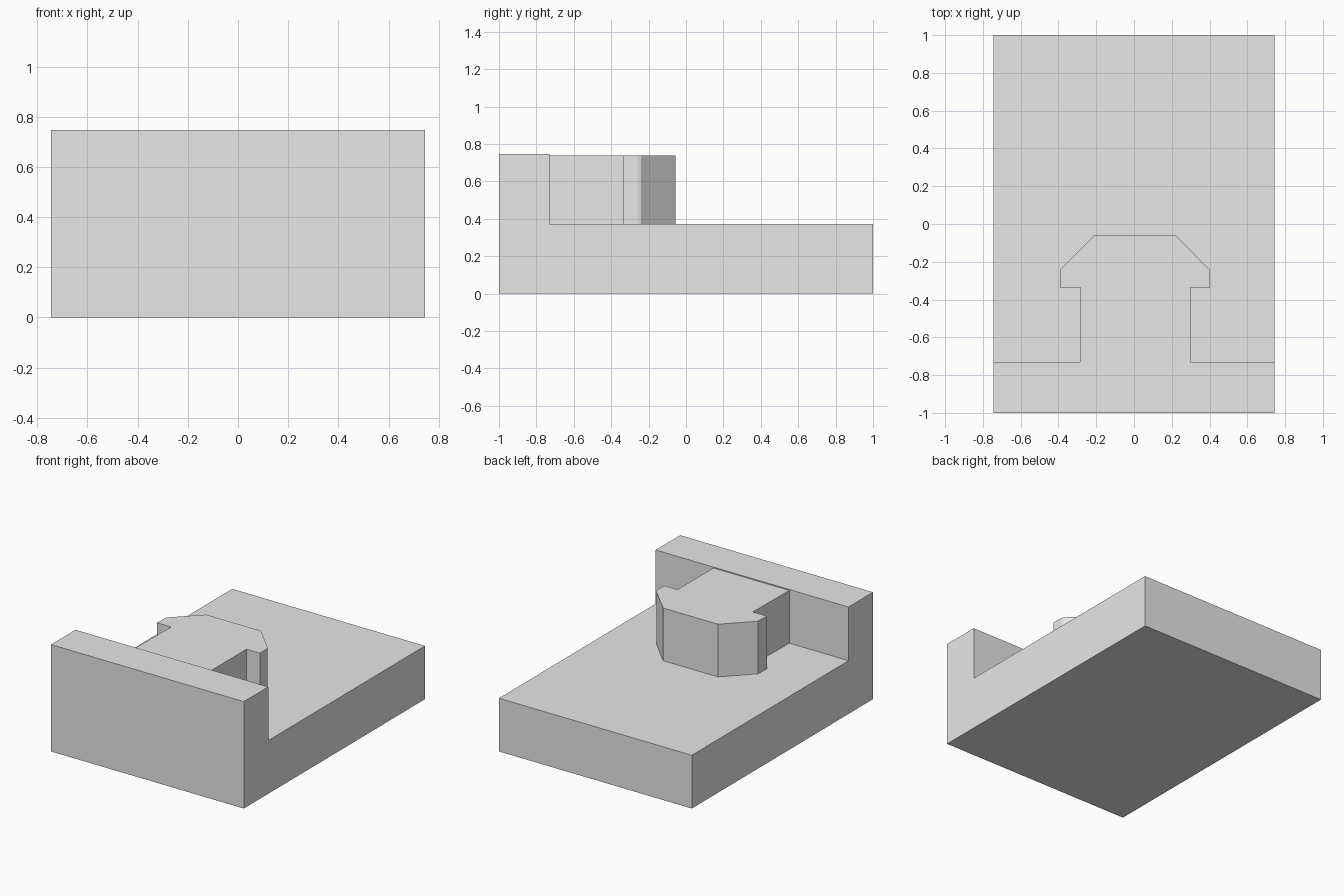
import bpy
import bmesh
from mathutils import Vector

# Remove the default cube
cube = bpy.data.objects.get("Cube")
if cube:
    bpy.data.objects.remove(cube, do_unlink=True)

# Single grey material
grey = bpy.data.materials.new("plain grey")
grey.use_nodes = True
grey.diffuse_color = (0.8, 0.8, 0.8, 1)
grey.node_tree.nodes["Principled BSDF"].inputs["Base Color"].default_value = (0.8, 0.8, 0.8, 1)


def extrude_profile(name, points, direction):
    """Make a flat-shaded solid by extruding a closed outline."""
    bm = bmesh.new()
    face = bm.faces.new([bm.verts.new(p) for p in points])
    result = bmesh.ops.extrude_face_region(bm, geom=[face], use_keep_orig=True)
    moved = [g for g in result["geom"] if isinstance(g, bmesh.types.BMVert)]
    bmesh.ops.translate(bm, verts=moved, vec=Vector(direction))
    bmesh.ops.recalc_face_normals(bm, faces=bm.faces)
    mesh = bpy.data.meshes.new(name)
    bm.to_mesh(mesh)
    bm.free()
    mesh.materials.append(grey)
    obj = bpy.data.objects.new(name, mesh)
    bpy.context.collection.objects.link(obj)
    return obj


HALF_WIDTH = 0.745
FLOOR = 0.372
WALL_TOP = 0.747
WALL_BACK = -0.73
BLOCK_TOP = 0.74

# Base slab and front wall as one L-shaped side profile
side = [(-1, 0), (1, 0), (1, FLOOR), (WALL_BACK, FLOOR),
        (WALL_BACK, WALL_TOP), (-1, WALL_TOP)]
extrude_profile("base_with_front_wall",
                [(-HALF_WIDTH, y, z) for y, z in side],
                (2 * HALF_WIDTH, 0, 0))

# Mushroom-shaped block standing on the slab against the wall
outline = [(0.30, WALL_BACK), (0.30, -0.335), (0.403, -0.335),
           (0.403, -0.258), (0.398, -0.24), (0.217, -0.057),
           (-0.207, -0.057), (-0.388, -0.238), (-0.392, -0.335),
           (-0.282, -0.335), (-0.287, WALL_BACK)]
extrude_profile("mushroom_block",
                [(x, y, FLOOR) for x, y in outline],
                (0, 0, BLOCK_TOP - FLOOR))
